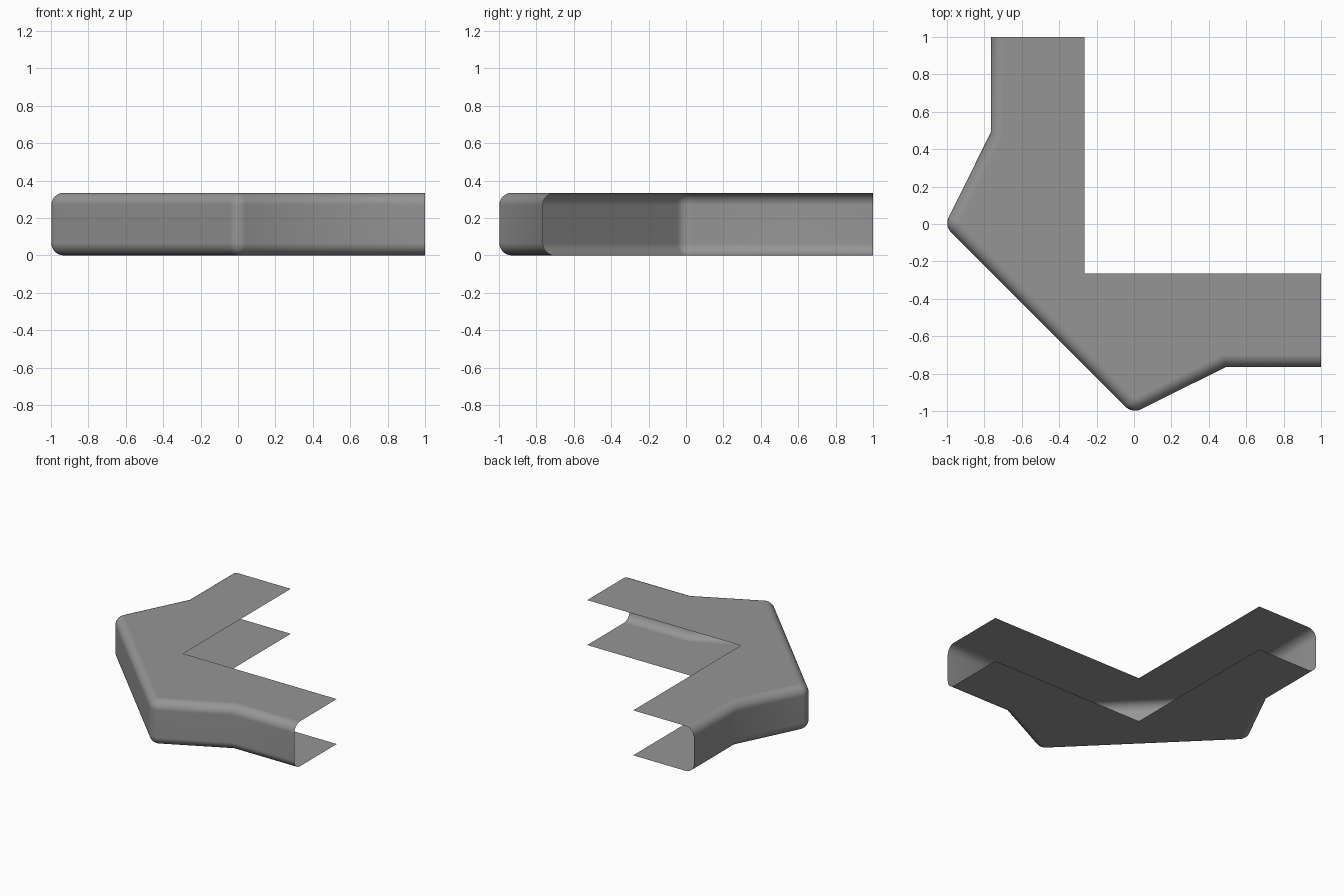
import bpy
import bmesh

cube = bpy.data.objects.get("Cube")
if cube:
    bpy.data.objects.remove(cube, do_unlink=True)

HEIGHT = 0.335
INNER = -0.265       # x and y of the open inner edges

# Plan outline: half of the outer wall, mirrored across the diagonal x = y
half = [(1, -0.765), (0.49, -0.765), (-0.009, -1.014)]
outer = half + [(y, x) for x, y in reversed(half)]
outline = outer + [(INNER, 1), (INNER, INNER), (1, INNER)]

# Solid prism
bm = bmesh.new()
base = bm.faces.new([bm.verts.new((x, y, 0)) for x, y in outline])
top = bmesh.ops.extrude_face_region(bm, geom=[base])["geom"]
bmesh.ops.translate(bm, vec=(0, 0, HEIGHT),
                    verts=[g for g in top if isinstance(g, bmesh.types.BMVert)])
bmesh.ops.recalc_face_normals(bm, faces=bm.faces)


def is_open(face):
    """Inner sides and the two arm ends, which are left open."""
    c = face.calc_center_median()
    n = face.normal
    return abs(n.z) < 0.01 and (
        (n.x > 0.99 and (c.x > 0.99 or abs(c.x - INNER) < 0.01)) or
        (n.y > 0.99 and (c.y > 0.99 or abs(c.y - INNER) < 0.01)))


def is_level(face):
    return abs(face.normal.z) > 0.99


def bevel(edges, offset):
    bmesh.ops.bevel(bm, geom=edges, offset=offset, offset_type='OFFSET',
                    segments=6, profile=0.5, affect='EDGES',
                    clamp_overlap=False)
    bm.normal_update()


# Round the two protruding upright corners
bevel([e for e in bm.edges
       if abs(e.verts[0].co.z - e.verts[1].co.z) > 0.1
       and all(v.co.x + v.co.y < -0.9 for v in e.verts)], 0.0505)

# Round the upper and lower rims along the outer wall
bevel([e for e in bm.edges
       if sum(is_level(f) for f in e.link_faces) == 1
       and not any(is_open(f) for f in e.link_faces)], 0.066)

# Open the inner sides and arm ends
bmesh.ops.delete(bm, geom=[f for f in bm.faces if is_open(f)], context='FACES')

mesh = bpy.data.meshes.new("corner_shell")
bm.to_mesh(mesh)
bm.free()

# Grey material
grey = bpy.data.materials.new("mid_grey")
grey.use_nodes = True
colour = (0.3, 0.3, 0.3, 1)
grey.diffuse_color = colour
grey.node_tree.nodes["Principled BSDF"].inputs["Base Color"].default_value = colour
mesh.materials.append(grey)

shell = bpy.data.objects.new("corner_shell", mesh)
bpy.context.collection.objects.link(shell)

# Smooth rims with flat, even panels
bpy.ops.object.select_all(action='DESELECT')
shell.select_set(True)
bpy.context.view_layer.objects.active = shell
bpy.ops.object.shade_smooth_by_angle(angle=0.61)
weighted = shell.modifiers.new("even_panels", 'WEIGHTED_NORMAL')
weighted.keep_sharp = True
